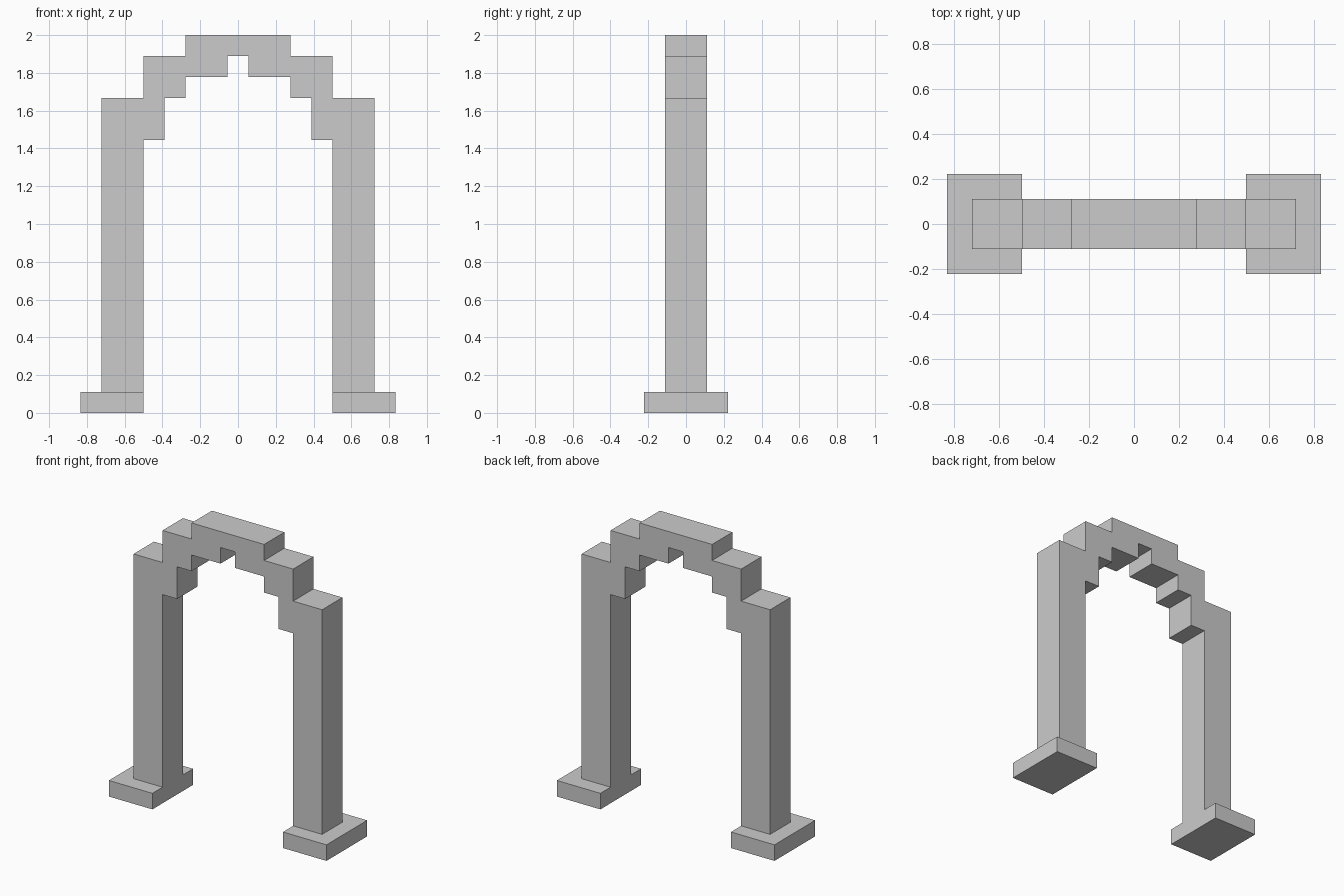
import bpy, bmesh

if "Cube" in bpy.data.objects:
    bpy.data.objects.remove(bpy.data.objects["Cube"])

U = 1 / 9  # block size: the arch is 18 blocks tall


def extruded(name, outline, half_depth):
    """Extrude an x-z outline (in blocks) evenly about y = 0."""
    bm = bmesh.new()
    face = bm.faces.new([bm.verts.new((x * U, -half_depth * U, z * U)) for x, z in outline])
    new = bmesh.ops.extrude_face_region(bm, geom=[face])["geom"]
    verts = [g for g in new if isinstance(g, bmesh.types.BMVert)]
    bmesh.ops.translate(bm, verts=verts, vec=(0, 2 * half_depth * U, 0))
    bmesh.ops.recalc_face_normals(bm, faces=bm.faces)
    mesh = bpy.data.meshes.new(name)
    bm.to_mesh(mesh)
    bm.free()
    obj = bpy.data.objects.new(name, mesh)
    bpy.context.collection.objects.link(obj)
    return obj


# Stepped arch with both pillars: right half of the outline, mirrored to the left
right = [(0.5, 17), (0.5, 16), (2.5, 16), (2.5, 15), (3.5, 15), (3.5, 13), (4.5, 13),
         (4.5, 1), (6.5, 1), (6.5, 15), (4.5, 15), (4.5, 17), (2.5, 17), (2.5, 18)]
extruded("stepped_arch", right + [(-x, z) for x, z in reversed(right)], 1)

# Base slabs, flush with the inner pillar faces
for side, s in (("left", -1), ("right", 1)):
    slab = [(4.5, 0), (7.5, 0), (7.5, 1), (4.5, 1)]
    extruded(side + "_base", [(s * x, z) for x, z in slab], 2)
